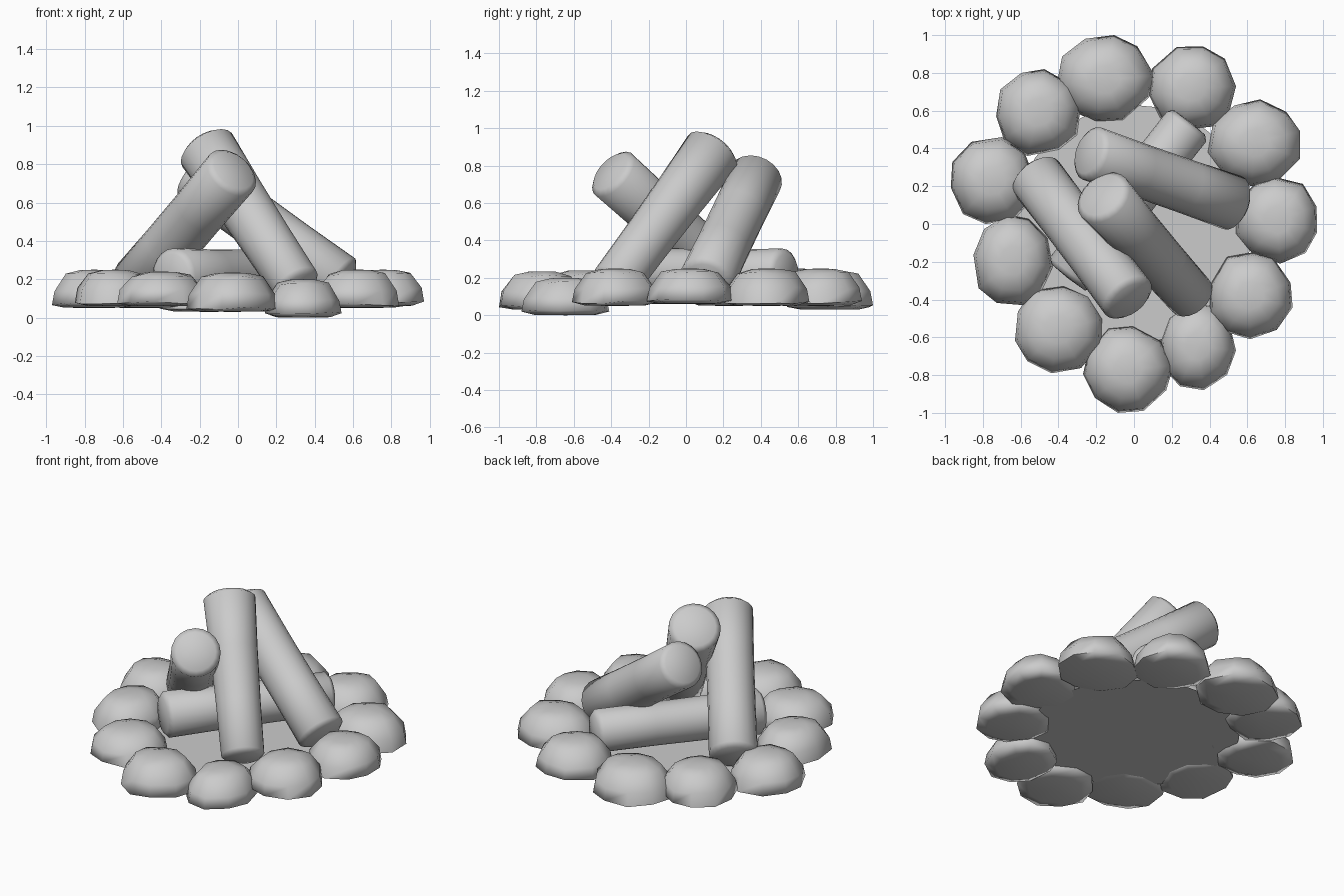
import bpy, bmesh, random
from math import sin, cos, pi
from mathutils import Vector

if "Cube" in bpy.data.objects:
    bpy.data.objects.remove(bpy.data.objects["Cube"])

random.seed(7)


def finish(bm, name, angle):
    bmesh.ops.recalc_face_normals(bm, faces=bm.faces)
    me = bpy.data.meshes.new(name)
    bm.to_mesh(me)
    bm.free()
    ob = bpy.data.objects.new(name, me)
    bpy.context.collection.objects.link(ob)
    bpy.ops.object.select_all(action='DESELECT')
    ob.select_set(True)
    bpy.context.view_layer.objects.active = ob
    bpy.ops.object.shade_smooth_by_angle(angle=angle)
    return ob


def loft(bm, rings, start, end):
    """Skin a list of point rings and close both ends on a centre point."""
    vr = [[bm.verts.new(p) for p in ring] for ring in rings]
    n = len(vr[0])
    for a, b in zip(vr, vr[1:]):
        for i in range(n):
            j = (i + 1) % n
            bm.faces.new((a[i], a[j], b[j], b[i]))
    for ring, tip in ((vr[0], start), (vr[-1], end)):
        c = bm.verts.new(tip)
        for i in range(n):
            bm.faces.new((ring[i], ring[(i + 1) % n], c))


def stone(name, x0, x1, y0, y1, z0, z1):
    """Flattened, irregular river stone filling the given bounds."""
    n = 10
    turn = random.uniform(0, 2 * pi)
    around = [(turn + 2 * pi * (i + random.uniform(-.15, .15)) / n,
               random.uniform(.97, 1.04)) for i in range(n)]
    profile = [(.7, .01), (1.0, .1), (.94, .47), (.67, .88), (.32, .99)]
    rings = []
    for r, z in profile:
        rings.append([Vector((r * k * cos(a), r * k * sin(a),
                              z + (random.uniform(-.04, .04) if .05 < z < .9 else 0)))
                      for a, k in around])
    # Fit to the bounds
    pts = [p for ring in rings for p in ring]
    lo = [min(p[i] for p in pts) for i in (0, 1)]
    hi = [max(p[i] for p in pts) for i in (0, 1)]
    for p in pts:
        p.x = x0 + (p.x - lo[0]) / (hi[0] - lo[0]) * (x1 - x0)
        p.y = y0 + (p.y - lo[1]) / (hi[1] - lo[1]) * (y1 - y0)
        p.z = z0 + p.z * (z1 - z0)
    cx, cy = (x0 + x1) / 2, (y0 + y1) / 2
    bm = bmesh.new()
    loft(bm, rings, (cx, cy, z0), (cx, cy, z1))
    finish(bm, name, 1.5)


def log(name, low, high, r0, r1):
    """Tapered log with softened rims and slightly domed ends."""
    low, high = Vector(low), Vector(high)
    axis = high - low
    length = axis.length
    rot = axis.to_track_quat('Z', 'Y')
    n = 20
    stations = [(-.015, .8), (.01, 1.01), (.33 * length, .98), (.66 * length, .98),
                (length - .01, 1.01), (length + .015, .8)]
    rings = []
    for d, k in stations:
        r = (r0 + (r1 - r0) * d / length) * k
        rings.append([low + rot @ Vector((r * cos(2 * pi * i / n),
                                          r * sin(2 * pi * i / n), d))
                      for i in range(n)])
    bm = bmesh.new()
    loft(bm, rings, low + rot @ Vector((0, 0, -.02)),
         low + rot @ Vector((0, 0, length + .02)))
    finish(bm, name, 1.0)


# Ring of stones: x range, y range, z range
stones = [
    (-.41, .11, .54, 1.0, .03, .24), (.08, .54, .50, .94, .05, .25),
    (.39, .88, .20, .66, .05, .25), (.54, .97, -.21, .25, .06, .25),
    (.40, .84, -.61, -.15, .05, .25), (.14, .54, -.88, -.41, .0, .20),
    (-.27, .21, -1.0, -.54, .03, .235), (-.63, -.17, -.79, -.33, .06, .24),
    (-.85, -.43, -.43, .05, .06, .25), (-.97, -.53, 0, .46, .05, .25),
    (-.73, -.28, .36, .82, .05, .25),
]
for i, s in enumerate(stones):
    stone(f"ring_stone_{i + 1}", *s)

# Ash bed inside the ring
bm = bmesh.new()
bmesh.ops.create_circle(bm, cap_ends=True, segments=32, radius=.63)
bmesh.ops.translate(bm, verts=bm.verts, vec=(0, 0, .07))
finish(bm, "ash_bed", .5)

# One lying log and three leaning logs
log("lying_log", (-.34, -.27, .22), (.285, .525, .225), .14, .13)
log("leaning_log_front_right", (.305, -.385, .165), (-.165, .145, .88), .128, .155)
log("leaning_log_front_left", (-.52, .25, .18), (-.03, -.395, .76), .145, .147)
log("leaning_log_back", (.53, .11, .185), (-.23, .375, .74), .147, .145)
